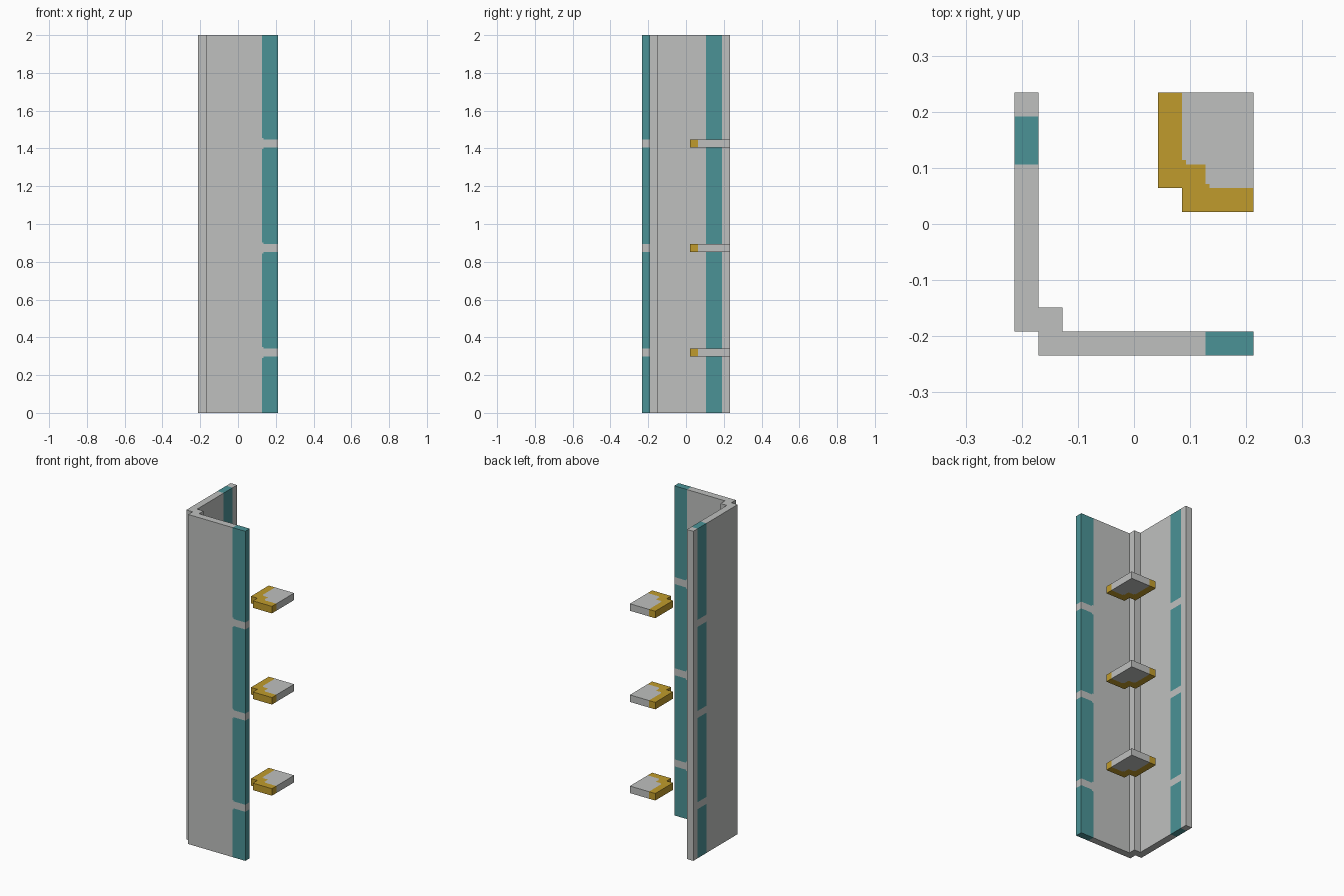
import bpy, bmesh
from mathutils import Vector

cube = bpy.data.objects.get("Cube")
if cube:
    bpy.data.objects.remove(cube, do_unlink=True)

HEIGHT = 47          # in grid units
U = 2 / HEIGHT       # size of one grid unit
LEVELS = (7, 20, 33)  # bottoms of the ledges and stripe gaps
STEP = 0.17          # little stair at the colour corners


def material(name, rgb):
    m = bpy.data.materials.new(name)
    m.use_nodes = True
    m.diffuse_color = (*rgb, 1)
    m.node_tree.nodes["Principled BSDF"].inputs["Base Color"].default_value = (*rgb, 1)
    return m


grey = material("pale grey", (0.52, 0.53, 0.52))
teal = material("teal", (0.07, 0.29, 0.305))
gold = material("gold", (0.53, 0.33, 0.025))


def prism(name, outline, bottom, top, cuts, accent, rule):
    """Extrude an outline, cut it along axis planes, colour faces by rule."""
    bm = bmesh.new()
    base = bm.faces.new([bm.verts.new((x, y, bottom)) for x, y in outline])
    up = bmesh.ops.extrude_face_region(bm, geom=[base])["geom"]
    bmesh.ops.translate(bm, vec=(0, 0, top - bottom),
                        verts=[v for v in up if isinstance(v, bmesh.types.BMVert)])
    for axis, values in enumerate(cuts):
        normal = Vector([float(i == axis) for i in range(3)])
        for value in values:
            bmesh.ops.bisect_plane(bm, geom=bm.verts[:] + bm.edges[:] + bm.faces[:],
                                   dist=1e-5, plane_co=normal * value, plane_no=normal)
    bmesh.ops.recalc_face_normals(bm, faces=bm.faces[:])
    for f in bm.faces:
        f.material_index = int(rule(*f.calc_center_bounds()))
    bmesh.ops.scale(bm, vec=(U, U, U), verts=bm.verts[:])
    mesh = bpy.data.meshes.new(name)
    bm.to_mesh(mesh)
    bm.free()
    mesh.materials.append(grey)
    mesh.materials.append(accent)
    obj = bpy.data.objects.new(name, mesh)
    bpy.context.collection.objects.link(obj)


# Corner wall with a broken teal stripe on each leg
def wall_rule(x, y, z):
    stripe = x > 3 or 2.5 < y < 4.5
    margin = STEP if 3 < x < 3 + STEP else 0
    gap = any(b - margin < z < b + 1 + margin for b in LEVELS)
    return stripe and not gap


wall = [(-5, -4.5), (-4, -4.5), (-4, -5.5), (5, -5.5), (5, -4.5),
        (-3, -4.5), (-3, -3.5), (-4, -3.5), (-4, 5.5), (-5, 5.5)]
heights = [b + d for b in LEVELS for d in (-STEP, 0, 1, 1 + STEP)]
prism("corner_wall", wall, 0, HEIGHT,
      ((-4, -3, 3, 3 + STEP), (-4.5, -3.5, 2.5, 4.5), heights), teal, wall_rule)


# Floating ledges with a stepped gold rim
def ledge_rule(x, y, z):
    return (x < 2 or y < 1.5 or (x < 3 and y < 2.5)
            or (x < 2 + STEP and y < 2.5 + STEP)
            or (x < 3 + STEP and y < 1.5 + STEP))


ledge = [(1, 5.5), (1, 1.5), (2, 1.5), (2, 0.5), (5, 0.5), (5, 5.5)]
for name, b in zip(("lower_ledge", "middle_ledge", "upper_ledge"), LEVELS):
    prism(name, ledge, b, b + 1,
          ((2, 2 + STEP, 3, 3 + STEP), (1.5, 1.5 + STEP, 2.5, 2.5 + STEP), ()),
          gold, ledge_rule)
